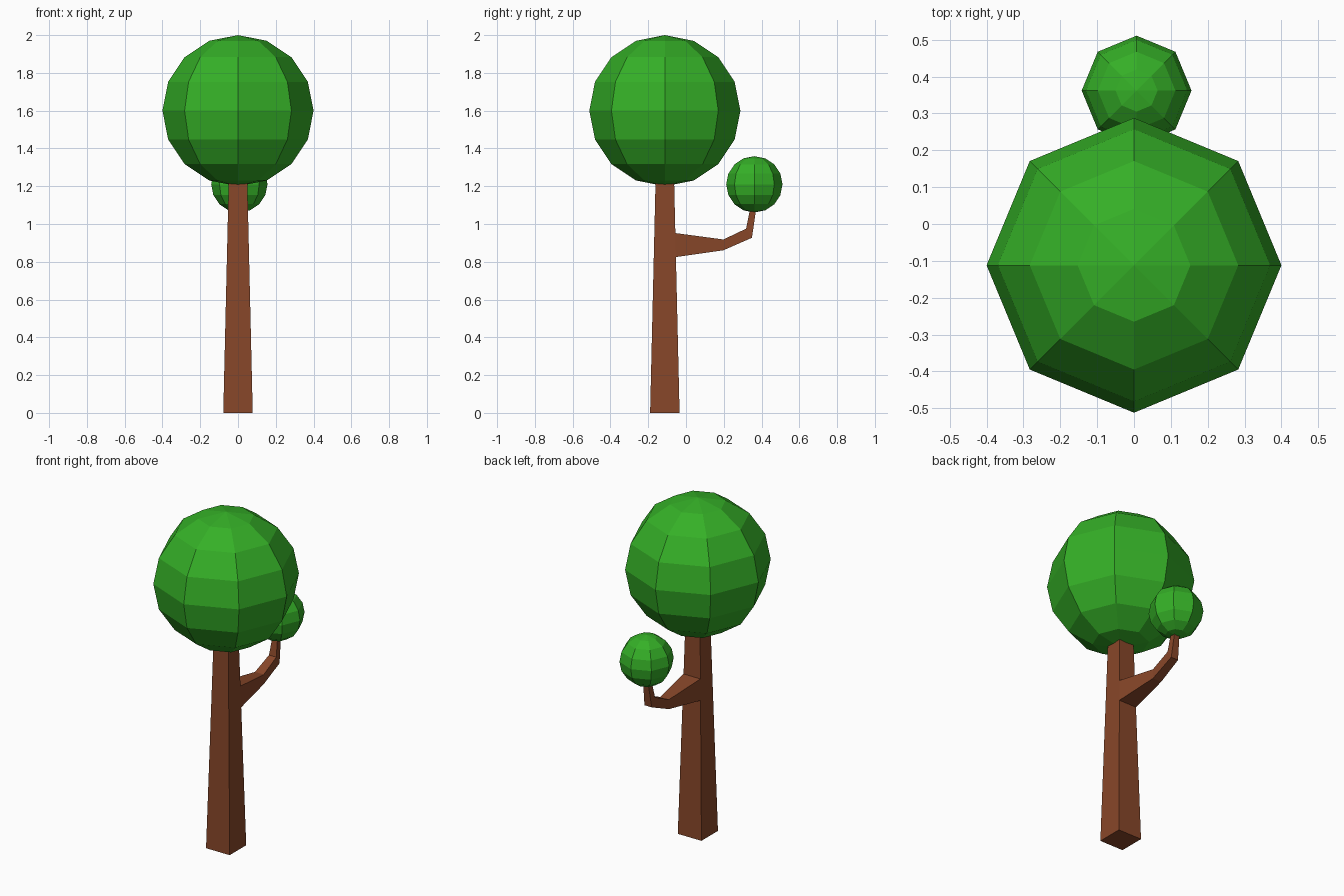
import bpy, bmesh

if "Cube" in bpy.data.objects:
    bpy.data.objects.remove(bpy.data.objects["Cube"])

TRUNK_Y = -0.112
TIP = (0.007, 0.362)


def material(name, color):
    m = bpy.data.materials.new(name)
    m.diffuse_color = color
    m.use_nodes = True
    m.node_tree.nodes["Principled BSDF"].inputs["Base Color"].default_value = m.diffuse_color
    return m


bark = material("bark", (0.245, 0.062, 0.022, 1))
leaf = material("leaf", (0.035, 0.43, 0.02, 1))


def bridge(bm, a, b, skip=()):
    faces = {}
    for i in range(4):
        if i not in skip:
            j = (i + 1) % 4
            bm.faces.new((a[i], a[j], b[j], b[i]))


# trunk: tapered square column, with the branch growing out of its back face
bm = bmesh.new()
rings = []
for z in (0, 0.825, 0.952, 1.23):
    h = 0.078 - 0.0235 * z
    rings.append([bm.verts.new((x * h, TRUNK_Y + y * h, z))
                  for x, y in ((-1, -1), (1, -1), (1, 1), (-1, 1))])
for k in range(3):
    bridge(bm, rings[k], rings[k + 1], skip=(2,) if k == 1 else ())
bm.faces.new(rings[0][::-1])
bm.faces.new(rings[-1])

# branch sections: centre x, half width, lower (y, z), upper (y, z)
sections = [
    (0.003, 0.029, (0.198, 0.861), (0.198, 0.918)),
    (0.006, 0.024, (0.349, 0.927), (0.318, 0.975)),
    (TIP[0], 0.016, (0.373, 1.09), (0.341, 1.09)),
]
prev = [rings[1][3], rings[1][2], rings[2][2], rings[2][3]]
for cx, w, lo, up in sections:
    ring = [bm.verts.new(p) for p in ((cx - w, *lo), (cx + w, *lo),
                                      (cx + w, *up), (cx - w, *up))]
    bridge(bm, prev, ring)
    prev = ring
bm.faces.new(prev)
bmesh.ops.recalc_face_normals(bm, faces=bm.faces)
mesh = bpy.data.meshes.new("trunk_and_branch")
bm.to_mesh(mesh)
bm.free()
trunk = bpy.data.objects.new("trunk_and_branch", mesh)
bpy.context.collection.objects.link(trunk)
mesh.materials.append(bark)


# foliage: faceted eight-sided balls
def ball(name, radius, loc):
    bpy.ops.mesh.primitive_uv_sphere_add(segments=8, ring_count=8,
                                         radius=radius, location=loc)
    ob = bpy.context.object
    ob.name = name
    ob.data.materials.append(leaf)


ball("main_foliage", 0.4, (0, TRUNK_Y, 1.6))
ball("branch_foliage", 0.149, (TIP[0], TIP[1], 1.21))
